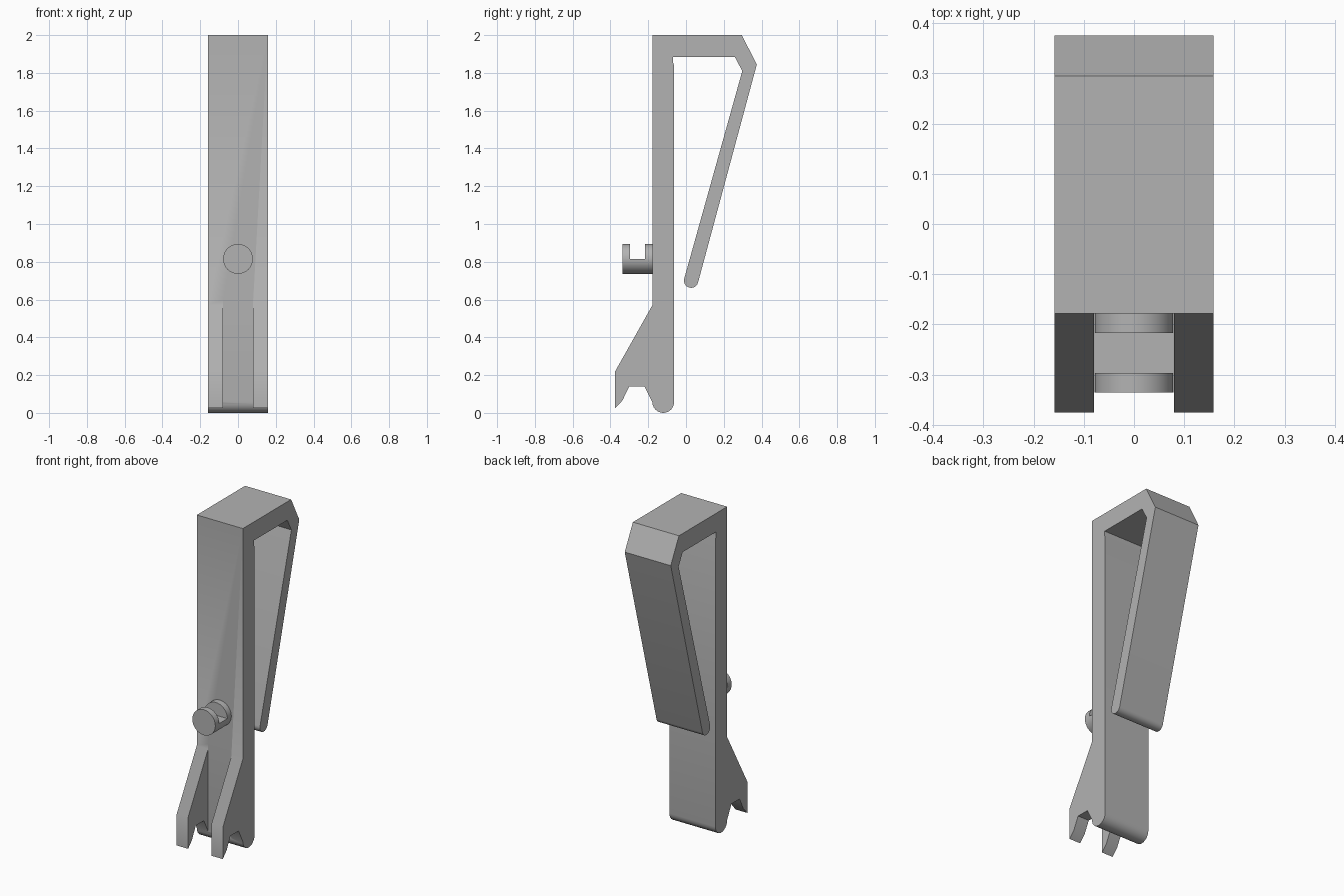
import bpy
import bmesh
from math import cos, sin, pi, radians
from mathutils import Matrix, Vector

if "Cube" in bpy.data.objects:
    bpy.data.objects.remove(bpy.data.objects["Cube"], do_unlink=True)

HALF = 0.158     # half width of the clip
FRONT = -0.178   # front face of the shank
BACK = -0.063    # back face of the shank

grey = bpy.data.materials.new("plain grey")
grey.use_nodes = True
colour = (0.45, 0.45, 0.45, 1)
grey.diffuse_color = colour
grey.node_tree.nodes["Principled BSDF"].inputs["Base Color"].default_value = colour


def make_object(name, bm):
    bmesh.ops.recalc_face_normals(bm, faces=bm.faces)
    mesh = bpy.data.meshes.new(name)
    bm.to_mesh(mesh)
    bm.free()
    mesh.materials.append(grey)
    obj = bpy.data.objects.new(name, mesh)
    bpy.context.collection.objects.link(obj)
    return obj


def extrude_side(name, outline, half):
    """Side outline in (y, z), extruded across x."""
    bm = bmesh.new()
    face = bm.faces.new([bm.verts.new((-half, y, z)) for y, z in outline])
    moved = bmesh.ops.extrude_face_region(bm, geom=[face])["geom"]
    verts = [v for v in moved if isinstance(v, bmesh.types.BMVert)]
    bmesh.ops.translate(bm, verts=verts, vec=(2 * half, 0, 0))
    return make_object(name, bm)


def arc(centre, radius, start, end, steps=12):
    angles = [radians(start + (end - start) * i / steps) for i in range(steps + 1)]
    return [(centre[0] + radius * cos(a), centre[1] + radius * sin(a)) for a in angles]


def cut_box(obj, low, high):
    bm = bmesh.new()
    bmesh.ops.create_cube(bm, size=1)
    low, high = Vector(low), Vector(high)
    for v in bm.verts:
        v.co = (low + high) / 2 + v.co * (high - low)
    cutter = make_object("cutter", bm)
    cutter.hide_render = True
    mod = obj.modifiers.new("cut", "BOOLEAN")
    mod.operation = "DIFFERENCE"
    mod.solver = "EXACT"
    mod.object = cutter
    bpy.context.view_layer.objects.active = obj
    bpy.ops.object.modifier_apply(modifier=mod.name)
    bpy.data.objects.remove(cutter, do_unlink=True)


def smooth(obj):
    bpy.ops.object.select_all(action="DESELECT")
    obj.select_set(True)
    bpy.context.view_layer.objects.active = obj
    bpy.ops.object.shade_smooth_by_angle(angle=radians(30))


# Shank, folded spring arm and notched prongs in one outline
radius = (BACK - FRONT) / 2
outline = [(FRONT, 2), (0.295, 2), (0.375, 1.845)]
outline += arc((0.027, 0.7), 0.038, -15, -195)
outline += [(0.298, 1.81), (0.258, 1.885), (-0.068, 1.885), (-0.068, 1.855), (BACK, 1.84)]
outline += arc((FRONT + radius, radius), radius, 0, -180)
outline += [(-0.22, 0.14), (-0.3, 0.14), (-0.337, 0.065), (-0.375, 0.025),
            (-0.375, 0.22), (FRONT, 0.57)]
clip = extrude_side("clip_body", outline, HALF)

# Open channel between the two prongs
cut_box(clip, (-0.08, -0.5, -0.1), (0.08, FRONT, 0.6))
smooth(clip)

# Round peg on the front, notched from above
bm = bmesh.new()
bmesh.ops.create_cone(bm, cap_ends=True, segments=32, radius1=0.079, radius2=0.079, depth=0.165,
                      matrix=Matrix.Translation((0, -0.2525, 0.815)) @ Matrix.Rotation(pi / 2, 4, "X"))
peg = make_object("front_peg", bm)
cut_box(peg, (-0.2, -0.297, 0.815), (0.2, -0.217, 1))
smooth(peg)
